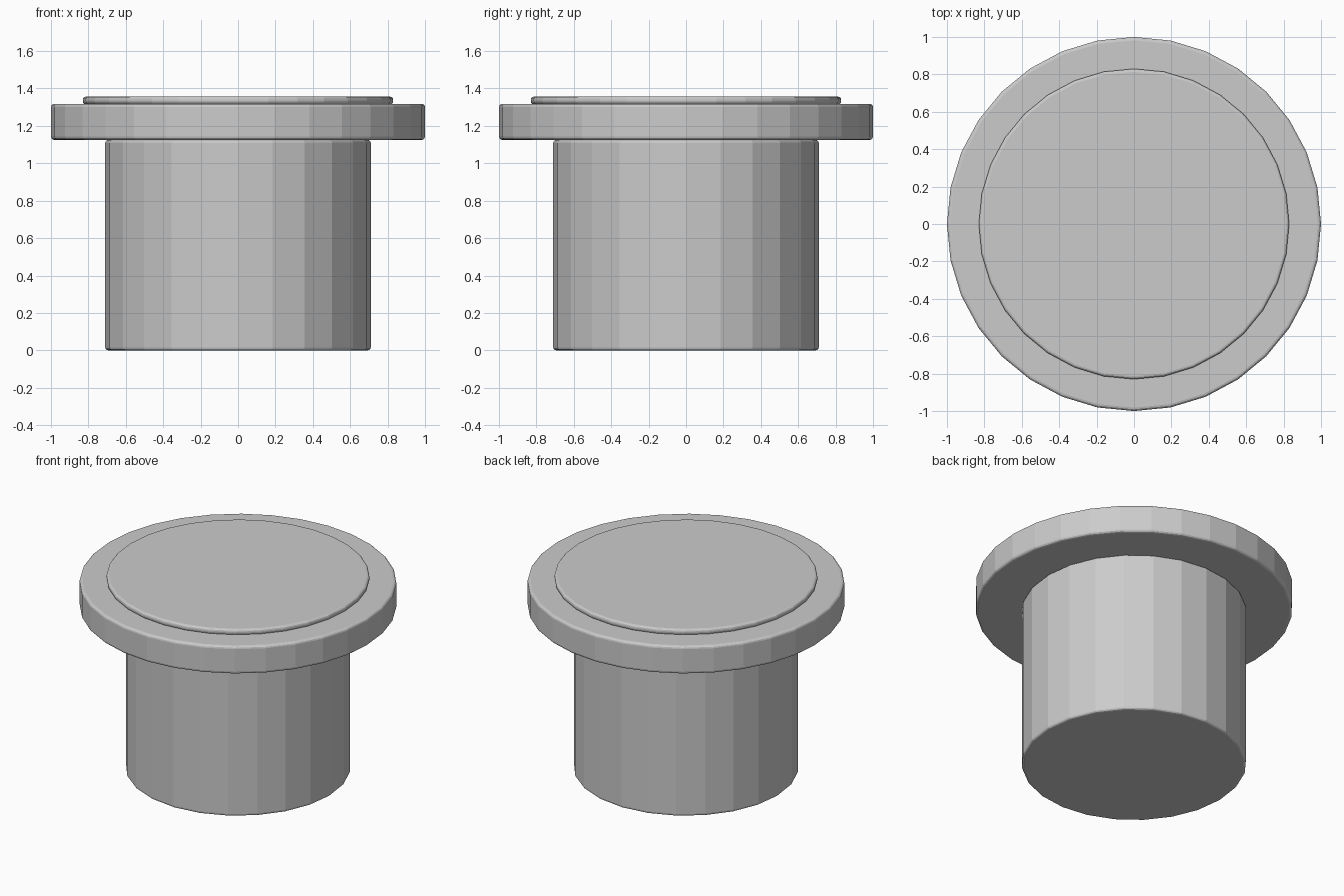
import bpy

if "Cube" in bpy.data.objects:
    bpy.data.objects.remove(bpy.data.objects["Cube"])


def disc(name, radius, z0, z1, sides, bevel):
    # Flat-shaded cylinder with softly rounded rims, a vertex on the x axis
    bpy.ops.mesh.primitive_cylinder_add(
        vertices=sides, radius=radius, depth=z1 - z0,
        location=(0, 0, (z0 + z1) / 2))
    ob = bpy.context.object
    ob.name = name
    mod = ob.modifiers.new("rim_bevel", 'BEVEL')
    mod.width = bevel
    mod.segments = 3
    mod.limit_method = 'ANGLE'
    mod.angle_limit = 0.8
    return ob


# Solid stem, wide flange and thin raised cap
disc("stem", 0.71, 0.0, 1.125, 24, 0.016)
disc("flange", 1.0, 1.125, 1.318, 32, 0.018)
disc("cap", 0.83, 1.316, 1.356, 32, 0.016)
